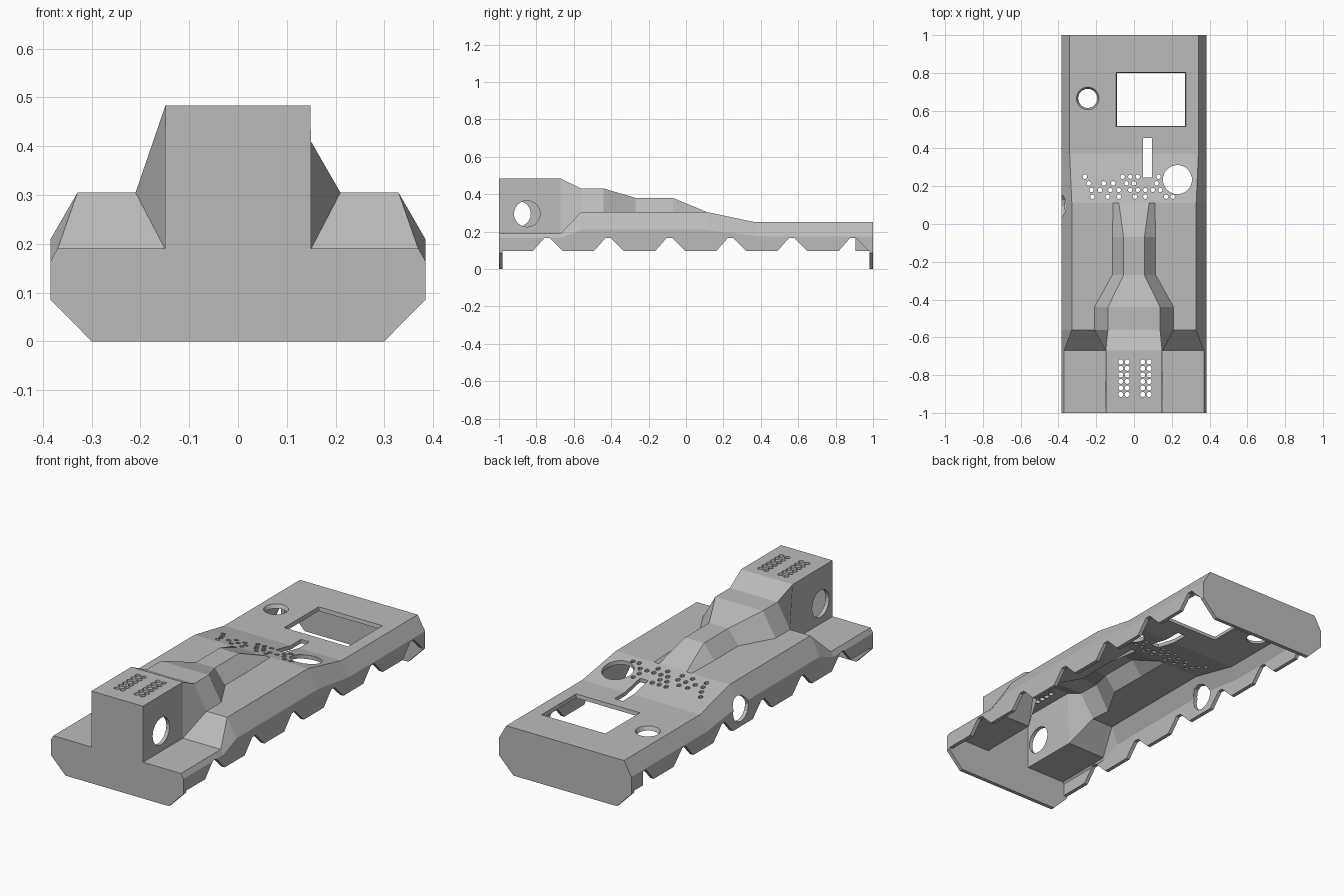
import bpy, bmesh, math

default = bpy.data.objects.get("Cube")
if default:
    bpy.data.objects.remove(default, do_unlink=True)

grey = bpy.data.materials.new("matte grey")
grey.use_nodes = True
colour = (0.5, 0.5, 0.5, 1)
grey.diffuse_color = colour
bsdf = next(n for n in grey.node_tree.nodes if n.type == 'BSDF_PRINCIPLED')
bsdf.inputs["Base Color"].default_value = colour

HALF = 0.384     # half width of the case
RIM = 0.095      # lower edge of the side walls
SKIN = 0.02      # wall thickness
SLOPE = math.sqrt(3)


def finish(name, bm):
    bmesh.ops.recalc_face_normals(bm, faces=bm.faces[:])
    mesh = bpy.data.meshes.new(name)
    bm.to_mesh(mesh)
    bm.free()
    obj = bpy.data.objects.new(name, mesh)
    obj.data.materials.append(grey)
    bpy.context.collection.objects.link(obj)
    return obj


def prism(bm, outline, axis, a, b, grow=1.0):
    """Extrude a 2D outline along an axis; grow scales the far end about its centre."""
    cu = sum(p[0] for p in outline) / len(outline)
    cv = sum(p[1] for p in outline) / len(outline)
    rings = []
    for d, s in ((a, 1.0), (b, grow)):
        ring = []
        for u, v in outline:
            u, v = cu + (u - cu) * s, cv + (v - cv) * s
            ring.append(bm.verts.new({'X': (d, u, v), 'Y': (u, d, v), 'Z': (u, v, d)}[axis]))
        rings.append(ring)
    lo, hi = rings
    n = len(lo)
    bm.faces.new(lo)
    bm.faces.new(hi[::-1])
    for i in range(n):
        bm.faces.new((lo[i], lo[(i + 1) % n], hi[(i + 1) % n], hi[i]))


def circle(u, v, r, n=24):
    return [(u + r * math.cos(2 * math.pi * i / n), v + r * math.sin(2 * math.pi * i / n))
            for i in range(n)]


def rect(x0, x1, y0, y1):
    return [(x0, y0), (x1, y0), (x1, y1), (x0, y1)]


# Shell stations: y, shoulder z, side crease z, spine foot half width, spine top half width, spine z
stations = [
    (-0.985, 0.19, 0.165, 0.15, 0.149, 0.483),
    (-0.67, 0.19, 0.165, 0.15, 0.149, 0.483),
    (-0.56, 0.305, 0.21, 0.21, 0.138, 0.43),
    (-0.44, 0.305, 0.21, 0.21, 0.138, 0.43),
    (-0.27, 0.305, 0.21, 0.115, 0.055, 0.38),
    (-0.07, 0.305, 0.21, 0.115, 0.055, 0.38),
    (0.11, 0.305, 0.21, 0.11, 0.08, 0.305),
    (0.37, 0.25, 0.175, 0.11, 0.08, 0.25),
    (0.985, 0.25, 0.175, 0.11, 0.08, 0.25),
]
bm = bmesh.new()
rows = []
for y, z_sh, z_cr, foot, top, z_top in stations:
    half = [(HALF, RIM), (HALF, z_cr), (HALF - (z_sh - z_cr) / SLOPE, z_sh),
            (foot, z_sh), (top, z_top)]
    section = half + [(-x, z) for x, z in reversed(half)]
    rows.append([bm.verts.new((x, y, z)) for x, z in section])
for r0, r1 in zip(rows, rows[1:]):
    for i in range(len(r0) - 1):
        bm.faces.new((r0[i], r0[i + 1], r1[i + 1], r1[i]))
shell = finish("case_shell", bm)
if sum(p.normal.z for p in shell.data.polygons) < 0:
    shell.data.flip_normals()
solid = shell.modifiers.new("thickness", 'SOLIDIFY')
solid.thickness = SKIN
solid.offset = -1
solid.use_even_offset = True

# Cutters for every opening
bm = bmesh.new()

# Sloped notches along both lower side edges
PITCH = 0.327
for side in (-1, 1):
    for k in range(6):
        c = -0.743 + k * PITCH
        end = c + 0.10
        flat = c + 0.014
        if k == 5 and side < 0:
            end = flat      # last notch on this side ends upright
        notch = [(c - 0.09, 0.08), (c - 0.014, 0.166), (flat, 0.166), (end, 0.08)]
        prism(bm, notch, 'X', side * 0.33, side * 0.45)

# Round openings through the spine sides and the oval opening in one side wall
prism(bm, circle(-0.85, 0.295, 0.07), 'X', 0.1, 0.2)
prism(bm, circle(-0.9, 0.295, 0.07), 'X', -0.2, -0.1)
prism(bm, circle(0.095, 0.185, 0.065, 12), 'X', -0.45, -0.33)

# Window, slot, dial hole and button hole in the top
prism(bm, rect(-0.086, 0.266, 0.524, 0.796), 'Z', 0.2, 0.26, 1.06)
prism(bm, rect(0.047, 0.095, 0.245, 0.455), 'Z', 0.18, 0.4)
dial = (0.23, 0.235, 0.077)
prism(bm, circle(*dial, 32), 'Z', 0.18, 0.4)
prism(bm, circle(-0.245, 0.665, 0.046), 'Z', 0.22, 0.255, 1.35)

# Scattered small holes across the sloping deck
scatter = {
    0.25: (-0.26, -0.06, -0.02, 0.02, 0.13),
    0.215: (-0.24, -0.16, -0.11, -0.04, 0.0, 0.12),
    0.18: (-0.225, -0.18, -0.125, -0.08, -0.02, 0.02, 0.06, 0.1, 0.14),
    0.145: (-0.22, -0.14, -0.08, 0.005, 0.06, 0.17, 0.205, 0.24),
}
for y, xs in scatter.items():
    for x in xs:
        if math.hypot(x - dial[0], y - dial[1]) > dial[2] + 0.014:
            prism(bm, circle(x, y, 0.012, 10), 'Z', 0.18, 0.4)

# Two double rows of vent holes on the spine top
for x in (-0.07, -0.036, 0.046, 0.08):
    for j in range(6):
        prism(bm, circle(x, -0.73 - j * 0.0345, 0.0135, 12), 'Z', 0.44, 0.52)

cutter = finish("opening_cutter", bm)
cutter.hide_render = True
cut = shell.modifiers.new("openings", 'BOOLEAN')
cut.operation = 'DIFFERENCE'
cut.solver = 'EXACT'
cut.object = cutter

# Bake the openings into the shell and drop the cutter
bpy.context.view_layer.update()
graph = bpy.context.evaluated_depsgraph_get()
baked = bpy.data.meshes.new_from_object(shell.evaluated_get(graph))
shell.modifiers.clear()
shell.data = baked
bpy.data.objects.remove(cutter, do_unlink=True)


# End plates closing the front and back
def end_plate(name, half, y0, y1):
    bm = bmesh.new()
    prism(bm, half + [(-x, z) for x, z in reversed(half)], 'Y', y0, y1)
    finish(name, bm)


foot = [(0.3, 0), (HALF, 0.085)]
end_plate("front_plate", foot + [(HALF, 0.165), (0.37, 0.19), (0.15, 0.19), (0.149, 0.483)],
          -1, -0.98)
end_plate("back_plate", foot + [(HALF, 0.175), (0.341, 0.25)], 0.98, 1)
